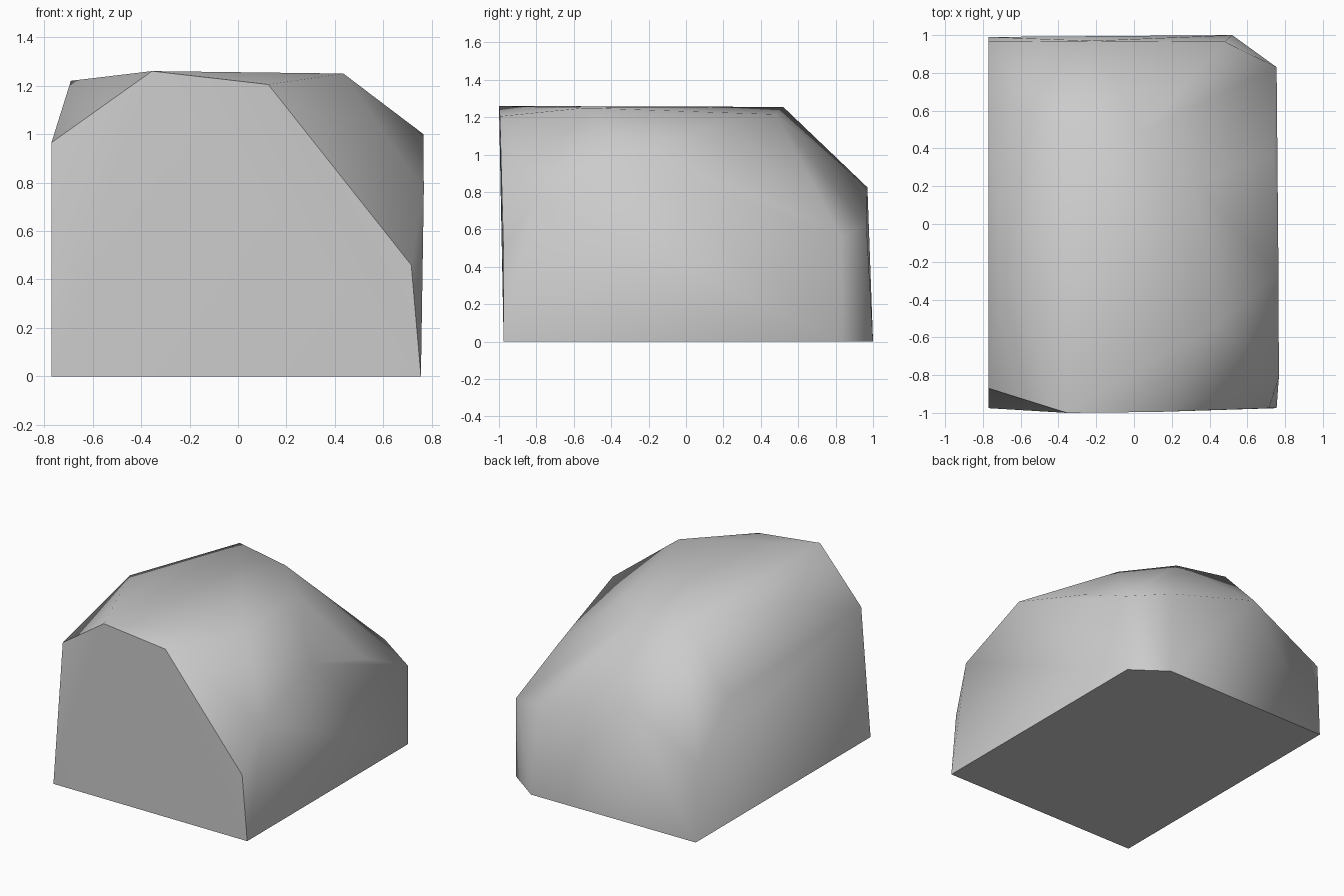
import bpy
import bmesh

# remove the default cube only
cube = bpy.data.objects.get("Cube")
if cube:
    bpy.data.objects.remove(cube, do_unlink=True)

# one flat stone colour
stone = bpy.data.materials.new("grey_stone")
stone.use_nodes = True
colour = (0.6, 0.6, 0.6, 1.0)
stone.diffuse_color = colour
stone.node_tree.nodes["Principled BSDF"].inputs["Base Color"].default_value = colour

# corners of the boulder, grouped by where they sit
footprint = [(-.77, -.975, 0), (.755, -.975, 0), (.755, .83, 0), (.52, 1, 0), (-.77, .99, 0)]
front_rim = [(-.77, -.87, .965), (-.355, -1, 1.26), (.125, -.995, 1.205), (.715, -.975, .46)]
right_shoulder = [(.767, -.81, .77), (.765, -.27, 1), (.74, .37, .78), (.755, .83, .56)]
crown = [(.435, -.54, 1.25), (.317, .214, 1.18), (.035, .48, 1.215),
         (-.35, .52, 1.255), (-.69, -.23, 1.22)]
back_rim = [(.48, .965, .62), (-.22, .97, .825), (-.77, .965, .53)]
left_shoulder = [(-.77, .62, .88)]


def group_of(face):
    """Cut planes stay flat; everything else is one weathered surface."""
    if face.normal.y < -0.85:
        return "front"
    if face.normal.z < -0.9:
        return "base"
    return "weathered"


# wrap the corners into a closed solid
bm = bmesh.new()
for point in footprint + front_rim + right_shoulder + crown + back_rim + left_shoulder:
    bm.verts.new(point)
hull = bmesh.ops.convex_hull(bm, input=bm.verts[:])
loose = [v for v in bm.verts if not v.link_faces]
bmesh.ops.delete(bm, geom=loose, context="VERTS")
bmesh.ops.recalc_face_normals(bm, faces=bm.faces[:])
bm.normal_update()

# soft shading, with crisp borders around the front and the base
for face in bm.faces:
    face.smooth = True
for edge in bm.edges:
    edge.smooth = len({group_of(f) for f in edge.link_faces}) == 1

mesh = bpy.data.meshes.new("boulder")
bm.to_mesh(mesh)
bm.free()
mesh.materials.append(stone)
boulder = bpy.data.objects.new("boulder", mesh)
bpy.context.collection.objects.link(boulder)
